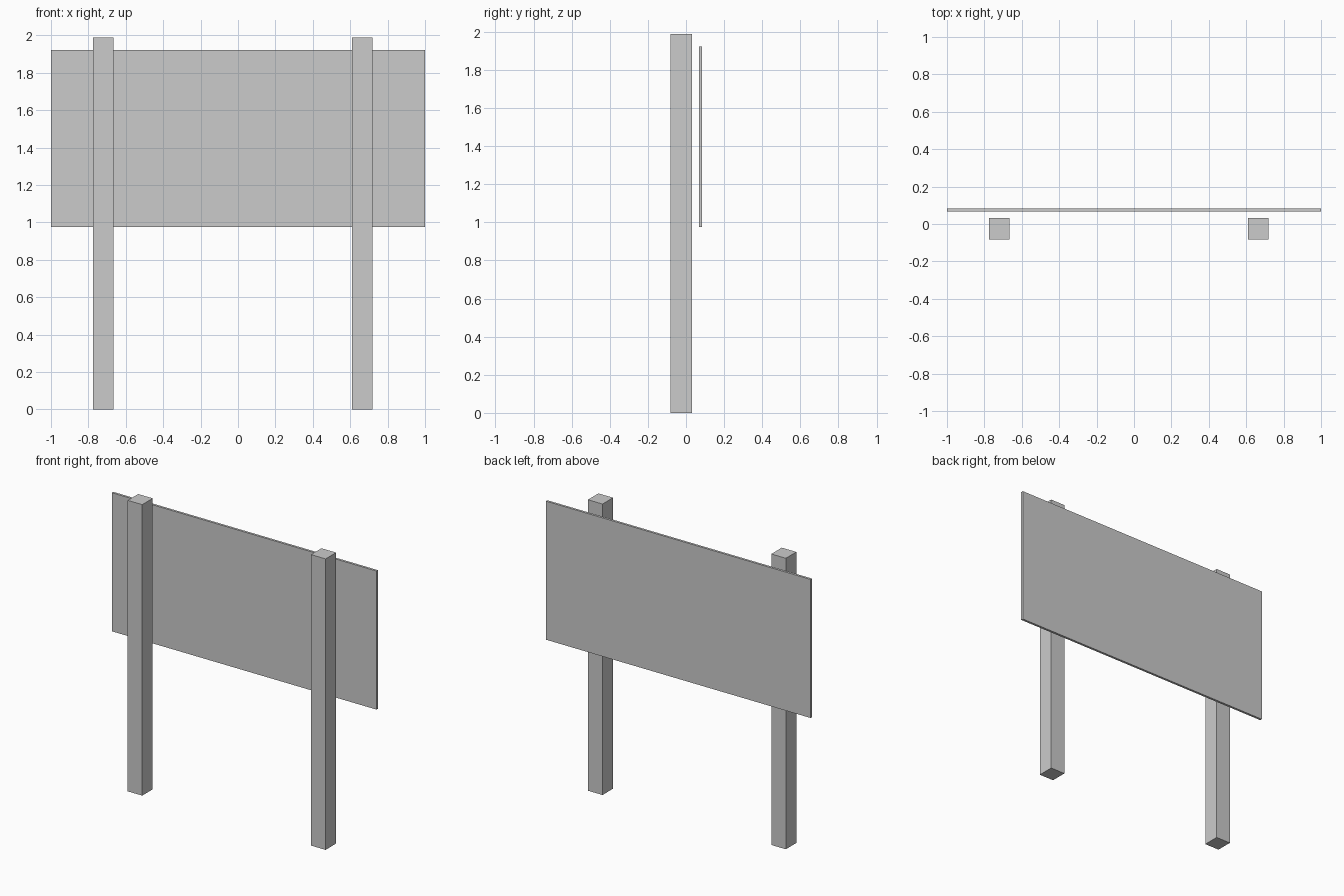
import bpy

if "Cube" in bpy.data.objects:
    bpy.data.objects.remove(bpy.data.objects["Cube"])


def box(name, x, y, z):
    """Axis-aligned box from (min, max) ranges."""
    ranges = (x, y, z)
    bpy.ops.mesh.primitive_cube_add(size=1, location=[(a + b) / 2 for a, b in ranges])
    ob = bpy.context.object
    ob.name = name
    ob.scale = [b - a for a, b in ranges]
    bpy.ops.object.transform_apply(location=False, rotation=False, scale=True)
    return ob


# Two square posts, set slightly off centre
for name, cx in (("left_post", -0.721), ("right_post", 0.664)):
    box(name, (cx - 0.055, cx + 0.055), (-0.082, 0.031), (0, 1.987))

# Thin sign panel standing just behind the posts
box("sign_panel", (-1, 1), (0.067, 0.083), (0.976, 1.922))
